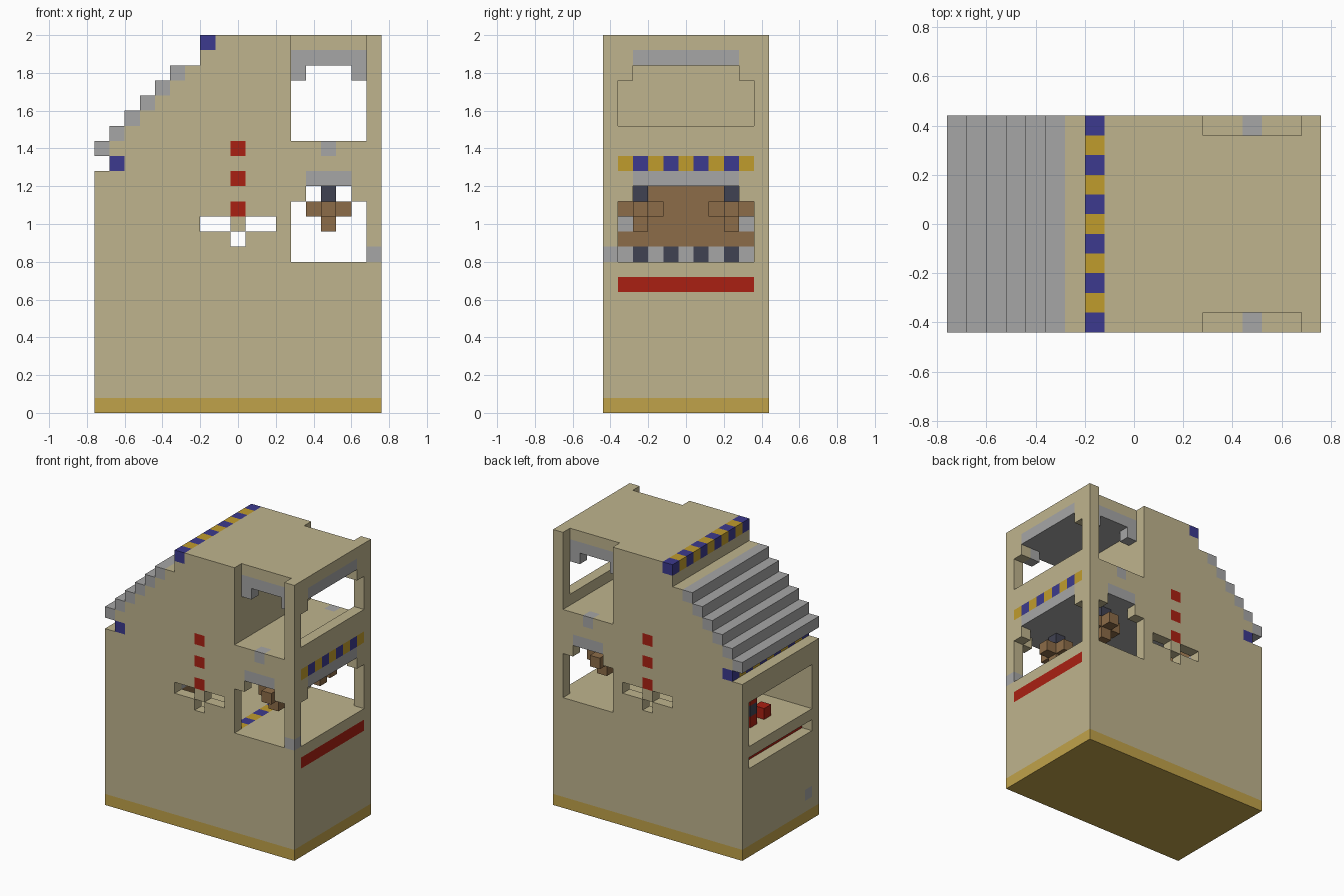
import bpy
import bmesh
from mathutils import Vector

old = bpy.data.objects.get("Cube")
if old:
    bpy.data.objects.remove(old, do_unlink=True)

U = 0.08                      # block size
NX, NY, NZ = 19, 11, 25       # blocks along each axis
ORIGIN = Vector((-NX * U / 2, -NY * U / 2, 0))


def linear(c):
    c /= 255
    return c / 12.92 if c <= 0.04045 else ((c + 0.055) / 1.055) ** 2.4


def material(name, *rgb):
    m = bpy.data.materials.new(name)
    m.use_nodes = True
    col = [linear(c) for c in rgb] + [1.0]
    m.diffuse_color = col
    m.node_tree.nodes["Principled BSDF"].inputs["Base Color"].default_value = col
    return m


MATS = {
    "tan": material("tan", 191, 180, 141),
    "gold": material("gold", 192, 162, 74),
    "grey": material("grey", 166, 166, 166),
    "blue": material("blue", 60, 58, 142),
    "yellow": material("yellow", 192, 156, 44),
    "red": material("red", 170, 32, 18),
    "brown": material("brown", 140, 108, 72),
    "dark": material("dark slate", 64, 66, 82),
}

grid = {}                     # block position -> (part, colour)


def span(r):
    return range(r, r + 1) if isinstance(r, int) else range(r[0], r[1] + 1)


def fill(part, colour, xs, ys, zs):
    """Place blocks; a pair of colours alternates across the width."""
    for i in span(xs):
        for j in span(ys):
            for k in span(zs):
                c = colour if isinstance(colour, str) else colour[j % 2]
                grid[i, j, k] = (part, c)


def carve(xs, ys, zs):
    for i in span(xs):
        for j in span(ys):
            for k in span(zs):
                grid.pop((i, j, k), None)


ALL_Y, IN_Y = (0, 10), (1, 9)
SIDES = (0, 10)
HAZARD = ("blue", "yellow")

# Base and main body with sloping rear
fill("base", "gold", (0, 18), ALL_Y, 0)
fill("body", "tan", 0, ALL_Y, (1, 15))
for i in range(1, 19):
    fill("body", "tan", i, ALL_Y, (1, min(16 + i, 24)))

# Stepped roof and striped trims
for i in range(6):
    fill("roof_steps", "grey", i, ALL_Y, 17 + i)
fill("roof_trim", HAZARD, 7, ALL_Y, 24)
fill("eave_trim", HAZARD, 1, ALL_Y, 16)
fill("wall_trim", HAZARD, 18, IN_Y, 16)

# Lower room: interior, ceiling and wall openings
carve((1, 17), IN_Y, (10, 14))
fill("lower_ceiling", "grey", (1, 17), IN_Y, 15)
carve(18, IN_Y, (10, 13))
carve(18, (2, 8), 14)
fill("lower_lintel", "grey", 18, (2, 8), 15)
carve(0, IN_Y, (10, 13))
carve(0, IN_Y, 8)
fill("recessed_band", "red", 1, IN_Y, 8)
fill("red_band", "red", 18, IN_Y, 8)
for j in SIDES:
    carve((13, 17), j, (10, 13))
    carve((14, 16), j, 14)
    fill("lower_lintel", "grey", (14, 16), j, 15)
    # Cross-shaped slots and lamps above them
    for xs in ((7, 8), (10, 11)):
        carve(xs, j, 12)
    carve(9, j, 11)
    for k in (13, 15, 17):
        fill("side_lamps", "red", 9, j, k)
    fill("wall_stud", "grey", 15, j, 17)

# Upper room: interior, ceiling, openings and brackets
carve((13, 17), IN_Y, (18, 22))
fill("upper_ceiling", "grey", (13, 17), IN_Y, 23)
carve(18, IN_Y, (19, 21))
carve(18, (2, 8), 22)
fill("upper_lintel", "grey", 18, (2, 8), 23)
for j, inner in ((0, 1), (10, 9)):
    carve((13, 17), j, (18, 24))
    for i in (13, 17):
        fill("window_brackets", "grey", i, inner, 22)

# Hanging lanterns
for j in (2, 8):
    fill("lantern_cord", "dark", 15, j, 14)
    fill("lantern", "brown", (14, 16), j, 13)
    fill("lantern", "brown", 15, (j - 1, j + 1), 13)
    fill("lantern", "brown", 15, j, 12)

# Inner partition with striped foot, floor stripe
fill("partition", "brown", 6, IN_Y, (11, 14))
fill("partition_foot", ("dark", "grey"), 6, IN_Y, 10)
for j in IN_Y:
    fill("partition_panel", "grey", 6, j, 12)
fill("floor_stripe", HAZARD, 12, IN_Y, 9)

# Red console near the rear opening
fill("console", "red", 2, 6, (10, 12))
fill("console", "dark", 2, 6, 11)
fill("console", "red", 2, 4, 10)

# Small single-block plates
fill("corner_plate", "grey", 18, 0, 10)
fill("rear_plate", "grey", 0, 1, 2)

# Build one mesh per part from the exposed block faces
parts = {}
for cell, (part, colour) in grid.items():
    parts.setdefault(part, []).append((cell, colour))

for part, cells in parts.items():
    bm = bmesh.new()
    colours = sorted({c for _, c in cells})
    for cell, colour in cells:
        for axis in range(3):
            for side in (0, 1):
                near = list(cell)
                near[axis] += 2 * side - 1
                if tuple(near) in grid:
                    continue
                a, b = (axis + 1) % 3, (axis + 2) % 3
                corners = []
                for da, db in ((0, 0), (1, 0), (1, 1), (0, 1)):
                    p = Vector(cell)
                    p[axis] += side
                    p[a] += da
                    p[b] += db
                    corners.append(bm.verts.new(ORIGIN + p * U))
                if not side:
                    corners.reverse()
                bm.faces.new(corners).material_index = colours.index(colour)
    if bm.faces:
        bmesh.ops.remove_doubles(bm, verts=bm.verts, dist=U / 100)
        mesh = bpy.data.meshes.new(part)
        bm.to_mesh(mesh)
        for c in colours:
            mesh.materials.append(MATS[c])
        bpy.context.collection.objects.link(bpy.data.objects.new(part, mesh))
    bm.free()
